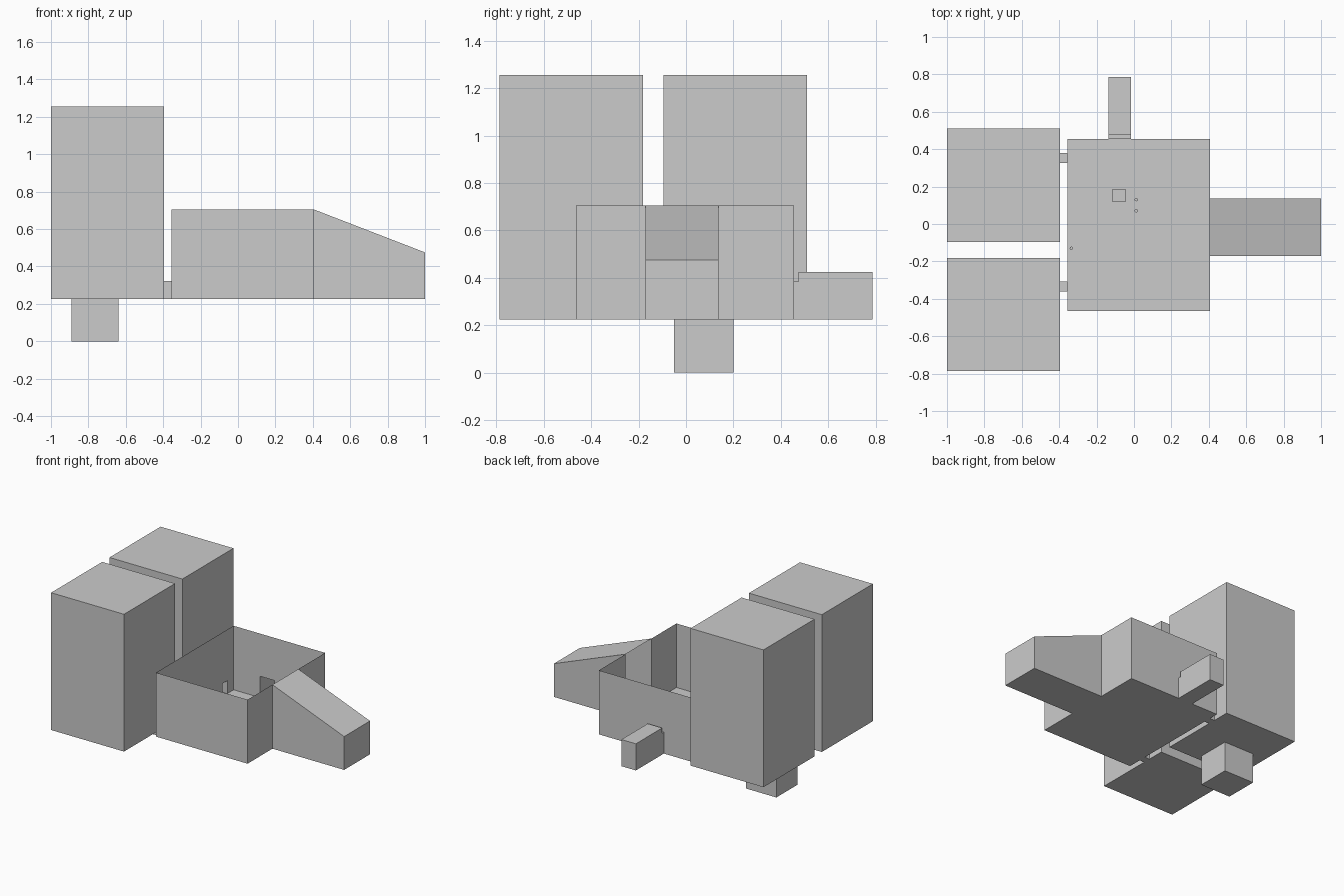
import bpy, bmesh

if "Cube" in bpy.data.objects:
    bpy.data.objects.remove(bpy.data.objects["Cube"])

FLOOR = 0.225

grey = bpy.data.materials.new("plain grey")
grey.diffuse_color = (0.6, 0.6, 0.6, 1)
grey.use_nodes = True
grey.node_tree.nodes["Principled BSDF"].inputs["Base Color"].default_value = grey.diffuse_color


def finish(name, bm):
    bmesh.ops.remove_doubles(bm, verts=bm.verts, dist=1e-5)
    mesh = bpy.data.meshes.new(name)
    bm.to_mesh(mesh)
    bm.free()
    mesh.materials.append(grey)
    obj = bpy.data.objects.new(name, mesh)
    bpy.context.collection.objects.link(obj)
    return obj


def room(name, lo, hi, openings=()):
    """Thin-walled box; each opening is (axis, side, lo, hi) of the space it leads to."""
    bm = bmesh.new()
    for axis in range(3):
        b, c = (axis + 1) % 3, (axis + 2) % 3
        for side in (0, 1):
            holes = [(l, h) for a, s, l, h in openings if (a, s) == (axis, side)]

            def cuts(k):
                inner = {p[k] for hole in holes for p in hole if lo[k] < p[k] < hi[k]}
                return sorted(inner | {lo[k], hi[k]})

            bs, cs = cuts(b), cuts(c)
            for b0, b1 in zip(bs, bs[1:]):
                for c0, c1 in zip(cs, cs[1:]):
                    mb, mc = (b0 + b1) / 2, (c0 + c1) / 2
                    if any(l[b] < mb < h[b] and l[c] < mc < h[c] for l, h in holes):
                        continue
                    quad = [(b0, c0), (b1, c0), (b1, c1), (b0, c1)]
                    verts = []
                    for pb, pc in quad if side else quad[::-1]:
                        p = [0, 0, 0]
                        p[axis], p[b], p[c] = (lo, hi)[side][axis], pb, pc
                        verts.append(bm.verts.new(p))
                    bm.faces.new(verts)
    return finish(name, bm)


# Extents of every space
hall = ((-0.355, -0.465, FLOOR), (0.405, 0.455, 0.705))
ramp = ((0.405, -0.17, FLOOR), (1.0, 0.137, 0.705))
neck = ((-0.135, 0.455, FLOOR), (-0.015, 0.475, 0.385))
annex = ((-0.135, 0.475, FLOOR), (-0.015, 0.787, 0.425))
cellar = ((-0.89, -0.05, 0.0), (-0.64, 0.2, FLOOR))
towers = {"front": (-0.787, -0.182), "back": (-0.095, 0.51)}
passages = {"front": (-0.362, -0.307), "back": (0.325, 0.38)}

# Towers with their short passages to the hall
hall_doors = [(0, 1, *ramp), (1, 1, *neck), (2, 1, *hall)]
for key, (y0, y1) in towers.items():
    p0, p1 = passages[key]
    link = ((-0.395, p0, FLOOR), (-0.355, p1, 0.322))
    doors = [(0, 1, *link)]
    if key == "back":
        doors.append((2, 0, *cellar))
    room(key + "_tower", (-1.0, y0, FLOOR), (-0.395, y1, 1.255), doors)
    room(key + "_passage", *link, [(0, 0, *link), (0, 1, *link)])
    hall_doors.append((0, 0, *link))

# Roofless central hall
room("open_hall", *hall, hall_doors)

# Sloping wing, open towards the hall
wing = room("sloping_wing", *ramp, [(0, 0, *ramp)])
for v in wing.data.vertices:
    if v.co.x > 0.9 and v.co.z > 0.6:
        v.co.z = 0.475

# Rear annex and its low neck
room("rear_neck", *neck, [(1, 0, *neck), (1, 1, *neck)])
room("rear_annex", *annex, [(1, 0, *neck)])

# Cellar hanging below the back tower
room("cellar", *cellar, [(2, 1, *cellar)])

# Small crate and pegs on the hall floor
room("crate", (-0.115, 0.118, FLOOR), (-0.045, 0.188, FLOOR + 0.07))
for i, (x, y) in enumerate([(0.012, 0.13), (0.012, 0.07), (-0.335, -0.13)]):
    bm = bmesh.new()
    bmesh.ops.create_cone(bm, cap_ends=True, segments=12, radius1=0.009, radius2=0.009, depth=0.04)
    bmesh.ops.translate(bm, verts=bm.verts, vec=(x, y, FLOOR + 0.02))
    finish(f"peg_{i + 1}", bm)
